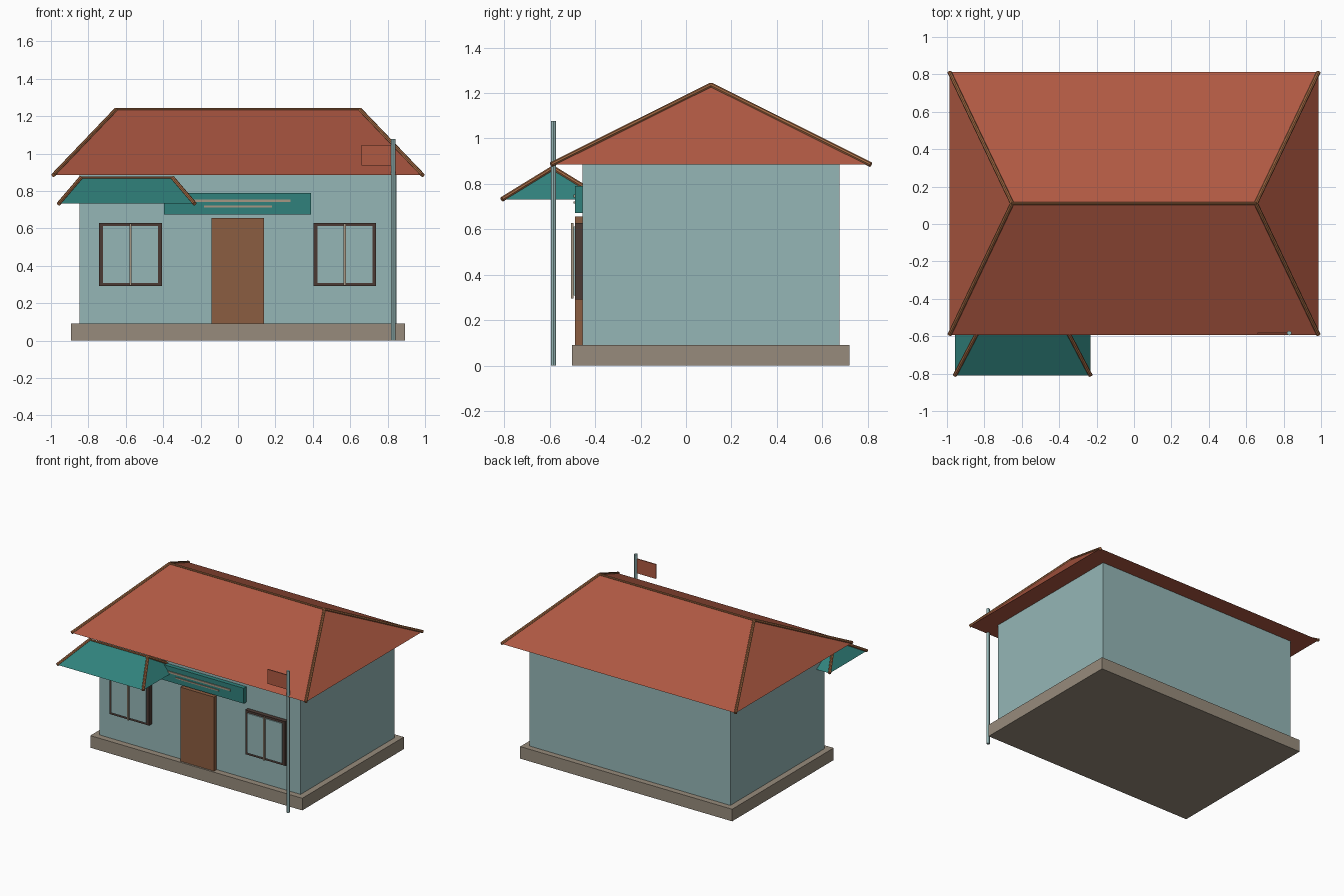
import bpy
from mathutils import Vector

cube = bpy.data.objects.get("Cube")
if cube:
    bpy.data.objects.remove(cube, do_unlink=True)


def material(name, r, g, b):
    m = bpy.data.materials.new(name)
    m.use_nodes = True
    m.diffuse_color = (r, g, b, 1)
    m.node_tree.nodes["Principled BSDF"].inputs["Base Color"].default_value = (r, g, b, 1)
    return m


WALL = material("pale blue wall", 0.30, 0.47, 0.47)
STONE = material("grey stone", 0.31, 0.26, 0.20)
TILE = material("red tile", 0.43, 0.10, 0.055)
TEAL = material("teal", 0.03, 0.22, 0.20)
DOOR = material("brown door", 0.26, 0.11, 0.053)
FRAME = material("dark frame", 0.07, 0.042, 0.034)
CAP = material("orange brown cap", 0.36, 0.14, 0.055)
TAN = material("light tan", 0.38, 0.31, 0.23)


def add_mesh(name, verts, faces, mat):
    me = bpy.data.meshes.new(name)
    me.from_pydata(verts, [], faces)
    me.materials.append(mat)
    ob = bpy.data.objects.new(name, me)
    bpy.context.collection.objects.link(ob)
    return ob


def box(name, xs, ys, zs, mat):
    verts = [(x, y, z) for z in zs for x, y in
             ((xs[0], ys[0]), (xs[1], ys[0]), (xs[1], ys[1]), (xs[0], ys[1]))]
    faces = [(3, 2, 1, 0), (4, 5, 6, 7)]
    faces += [(i, (i + 1) % 4, (i + 1) % 4 + 4, i + 4) for i in range(4)]
    return add_mesh(name, verts, faces, mat)


def tube(name, a, b, radius, mat, sides=8):
    a, b = Vector(a), Vector(b)
    bpy.ops.mesh.primitive_cylinder_add(vertices=sides, radius=radius,
                                        depth=(b - a).length, location=(a + b) / 2)
    ob = bpy.context.object
    ob.name = name
    ob.rotation_euler = (b - a).to_track_quat('Z', 'Y').to_euler()
    ob.data.materials.append(mat)
    return ob


def hip_roof(name, cx, cy, half_x, half_y, ridge, z0, z1, mat, radius):
    """Closed hip roof with cap rails along the hips and the ridge."""
    corners = [(cx + sx * half_x, cy + sy * half_y, z0)
               for sx, sy in ((-1, -1), (1, -1), (1, 1), (-1, 1))]
    left, right = (cx - ridge, cy, z1), (cx + ridge, cy, z1)
    add_mesh(name, corners + [left, right],
             [(3, 2, 1, 0), (0, 1, 5, 4), (1, 2, 5), (2, 3, 4, 5), (3, 0, 4)], mat)
    for i, c in enumerate(corners):
        tube(f"{name}_hip_cap_{i + 1}", c, right if i in (1, 2) else left, radius, CAP)
    tube(f"{name}_ridge_cap", left, right, radius * 0.7, CAP)


# House body
box("foundation", (-0.893, 0.893), (-0.502, 0.72), (0, 0.092), STONE)
box("walls", (-0.847, 0.847), (-0.456, 0.676), (0.092, 0.885), WALL)
hip_roof("main_roof", 0, 0.11, 0.987, 0.703, 0.652, 0.885, 1.235, TILE, 0.011)
hip_roof("awning_roof", -0.595, -0.585, 0.363, 0.225, 0.245, 0.732, 0.87, TEAL, 0.011)

# Door and sign board with two plain strips
box("door", (-0.143, 0.14), (-0.488, -0.45), (0.092, 0.656), DOOR)
box("sign_board", (-0.395, 0.39), (-0.488, -0.45), (0.673, 0.79), TEAL)
box("sign_strip_upper", (-0.28, 0.28), (-0.494, -0.486), (0.74, 0.754), TAN)
box("sign_strip_lower", (-0.182, 0.182), (-0.494, -0.486), (0.713, 0.722), TAN)

# Windows
for side, cx in (("right", -0.575), ("left", 0.571)):
    box(f"window_frame_{side}", (cx - 0.168, cx + 0.168), (-0.488, -0.45), (0.292, 0.629), FRAME)
    box(f"window_glass_{side}", (cx - 0.147, cx + 0.147), (-0.496, -0.486), (0.309, 0.612), WALL)
    box(f"window_mullion_{side}", (cx - 0.006, cx + 0.006), (-0.506, -0.494), (0.295, 0.627), TAN)

# Flag pole
pole = tube("flag_pole", (0.83, -0.583, 0), (0.83, -0.583, 1.077), 0.012, WALL, 12)
bpy.ops.object.shade_smooth_by_angle()
box("flag", (0.66, 0.825), (-0.587, -0.579), (0.935, 1.045), TILE)
